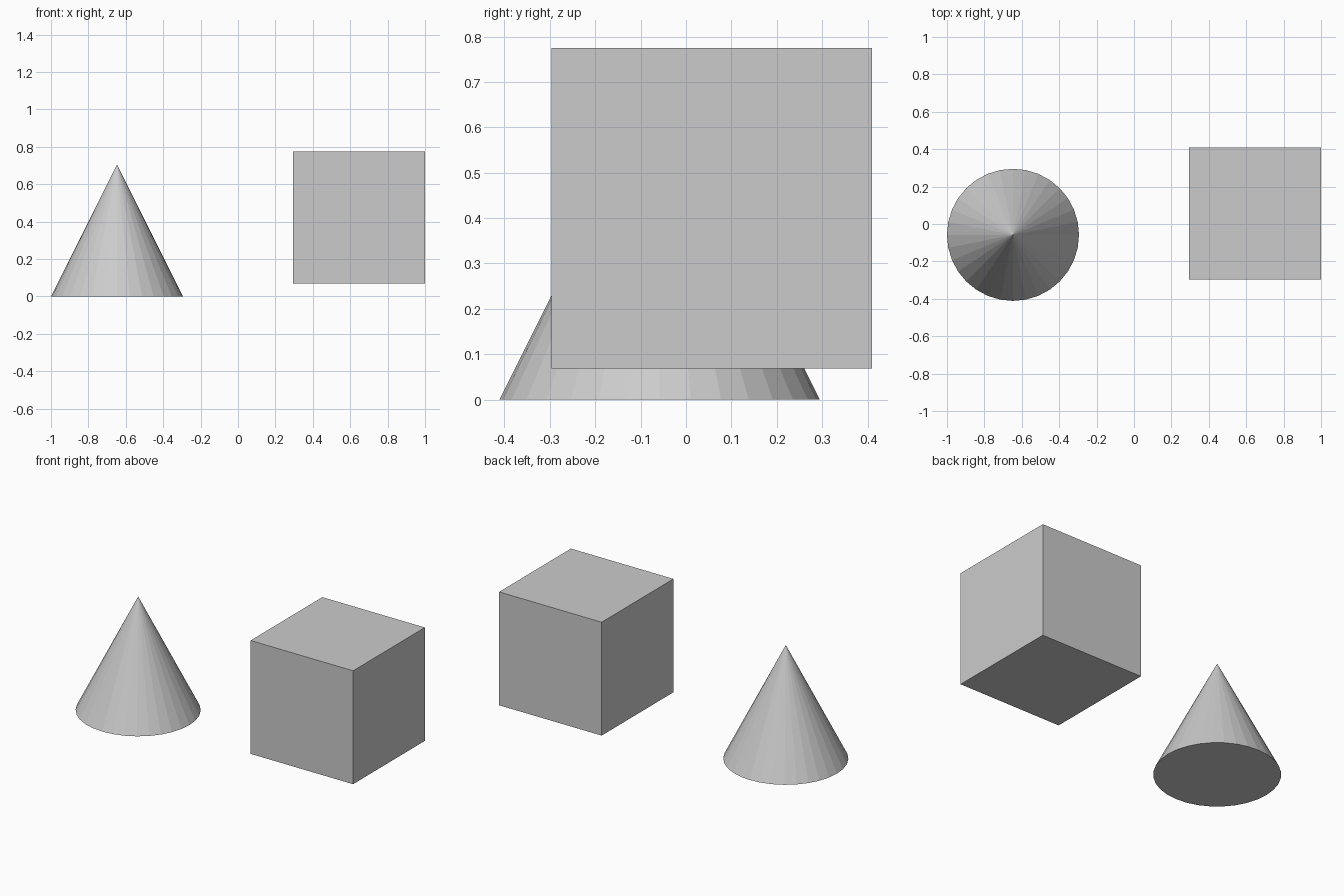
import bpy

if "Cube" in bpy.data.objects:
    bpy.data.objects.remove(bpy.data.objects["Cube"])

SIZE = 0.706  # shared height and width of both solids

# Flat-shaded 32-sided cone standing on the ground
bpy.ops.mesh.primitive_cone_add(
    vertices=32, radius1=SIZE / 2, radius2=0, depth=SIZE,
    location=(-0.647, -0.058, SIZE / 2))
bpy.context.object.name = "cone"

# Cube floating slightly above the ground
bpy.ops.mesh.primitive_cube_add(size=SIZE, location=(0.647, 0.057, 0.422))
bpy.context.object.name = "cube"
